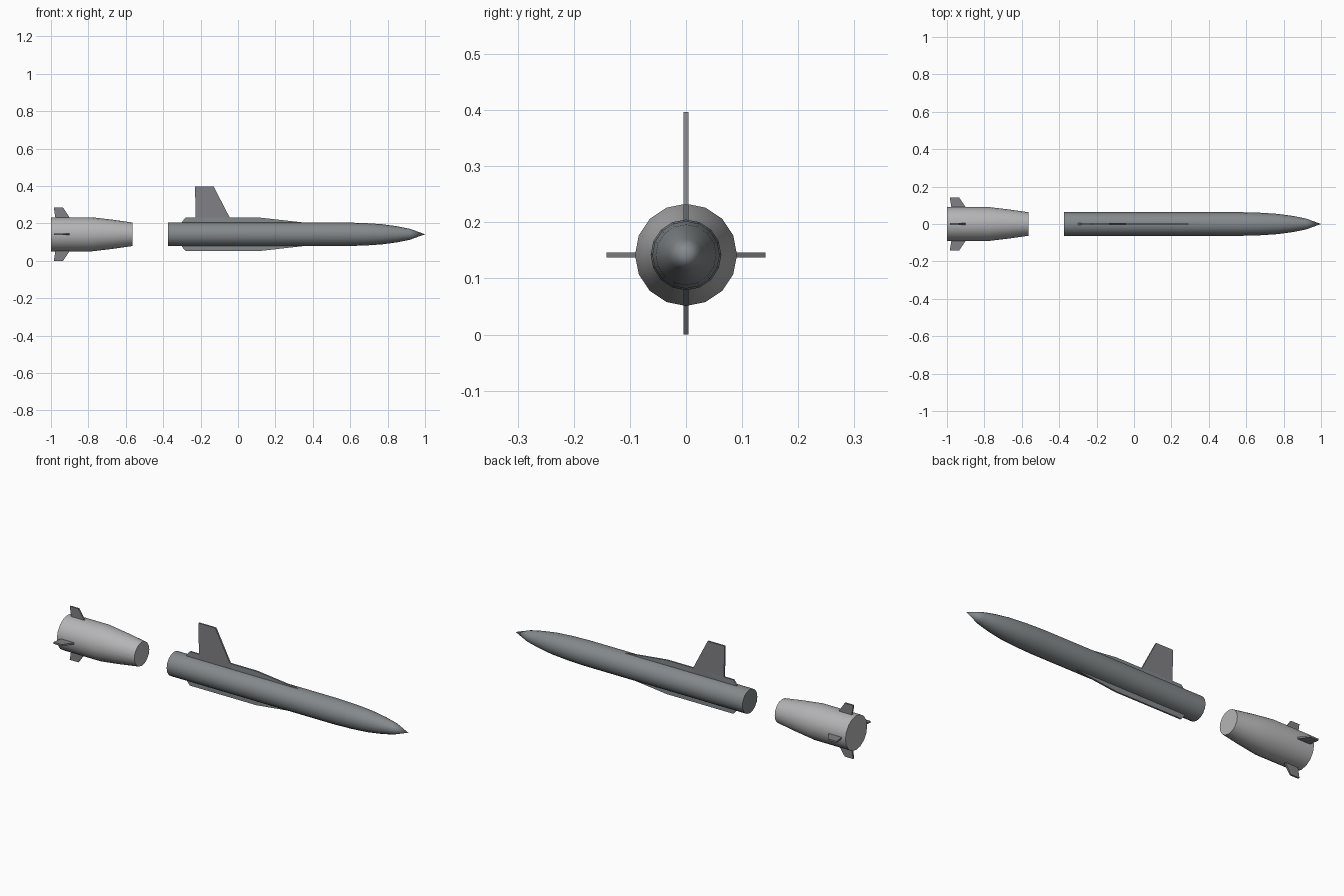
import bpy, bmesh, math
from mathutils import Matrix

AXIS_Z = 0.142
SIDES = 16

if "Cube" in bpy.data.objects:
    bpy.data.objects.remove(bpy.data.objects["Cube"])


def material(name, colour):
    m = bpy.data.materials.new(name)
    m.use_nodes = True
    rgba = (*colour, 1)
    m.diffuse_color = rgba
    m.node_tree.nodes["Principled BSDF"].inputs["Base Color"].default_value = rgba
    return m


body_grey = material("body grey", (0.23, 0.25, 0.26))
booster_grey = material("light booster grey", (0.46, 0.46, 0.47))
fin_grey = material("fin grey", (0.22, 0.22, 0.24))


def finish(bm, name, mat):
    bmesh.ops.recalc_face_normals(bm, faces=bm.faces)
    mesh = bpy.data.meshes.new(name)
    bm.to_mesh(mesh)
    bm.free()
    mesh.materials.append(mat)
    obj = bpy.data.objects.new(name, mesh)
    obj.location.z = AXIS_Z
    bpy.context.collection.objects.link(obj)
    return obj


def turned(name, profile, mat):
    """Revolve (x, radius) points around the long axis; close both ends."""
    bm = bmesh.new()
    rings = []
    for x, r in profile:
        if r == 0:
            rings.append([bm.verts.new((x, 0, 0))])
            continue
        angles = [2 * math.pi * i / SIDES for i in range(SIDES)]
        rings.append([bm.verts.new((x, r * math.cos(a), r * math.sin(a))) for a in angles])
    for a, b in zip(rings, rings[1:]):
        for i in range(SIDES):
            j = (i + 1) % SIDES
            if len(b) == 1:
                bm.faces.new((a[i], a[j], b[0]))
            else:
                bm.faces.new((a[i], a[j], b[j], b[i]))
    for ring in (rings[0], rings[-1]):
        if len(ring) > 1:
            bm.faces.new(ring)
    obj = finish(bm, name, mat)
    bpy.ops.object.select_all(action="DESELECT")
    obj.select_set(True)
    bpy.context.view_layer.objects.active = obj
    bpy.ops.object.shade_smooth_by_angle(angle=math.radians(35))


def plate(name, outline, mat, turn=0, thickness=0.009):
    """Extrude an (x, distance from axis) outline and turn it about the axis."""
    bm = bmesh.new()
    face = bm.faces.new([bm.verts.new((x, -thickness / 2, r)) for x, r in outline])
    ext = bmesh.ops.extrude_face_region(bm, geom=[face])
    moved = [v for v in ext["geom"] if isinstance(v, bmesh.types.BMVert)]
    bmesh.ops.translate(bm, verts=moved, vec=(0, thickness, 0))
    bm.transform(Matrix.Rotation(math.radians(turn), 4, "X"))
    finish(bm, name, mat)


# Main body with pointed nose
turned("missile_body", [(-0.375, 0.063), (0.58, 0.063), (0.68, 0.060), (0.77, 0.054),
                        (0.85, 0.043), (0.92, 0.029), (1, 0)], body_grey)

# Separated booster
turned("booster", [(-1, 0.091), (-0.78, 0.091), (-0.67, 0.078), (-0.565, 0.063)],
       booster_grey)

# Long strakes above and below the body
strake = [(-0.30, 0.05), (-0.30, 0.066), (-0.28, 0.09), (0.11, 0.09), (0.36, 0.062), (0.36, 0.05)]
for side, turn in (("upper", 0), ("lower", 180)):
    plate(side + "_strake", strake, body_grey, turn)

# Tall dorsal fin
plate("dorsal_fin", [(-0.225, 0.05), (-0.23, 0.255), (-0.13, 0.255), (-0.03, 0.062), (-0.03, 0.05)],
      fin_grey)

# Four small booster fins
tail = [(-0.975, 0.08), (-0.985, 0.142), (-0.935, 0.142), (-0.90, 0.09), (-0.90, 0.08)]
for side, turn in (("upper", 0), ("right", 90), ("lower", 180), ("left", 270)):
    plate(side + "_booster_fin", tail, fin_grey, turn)
